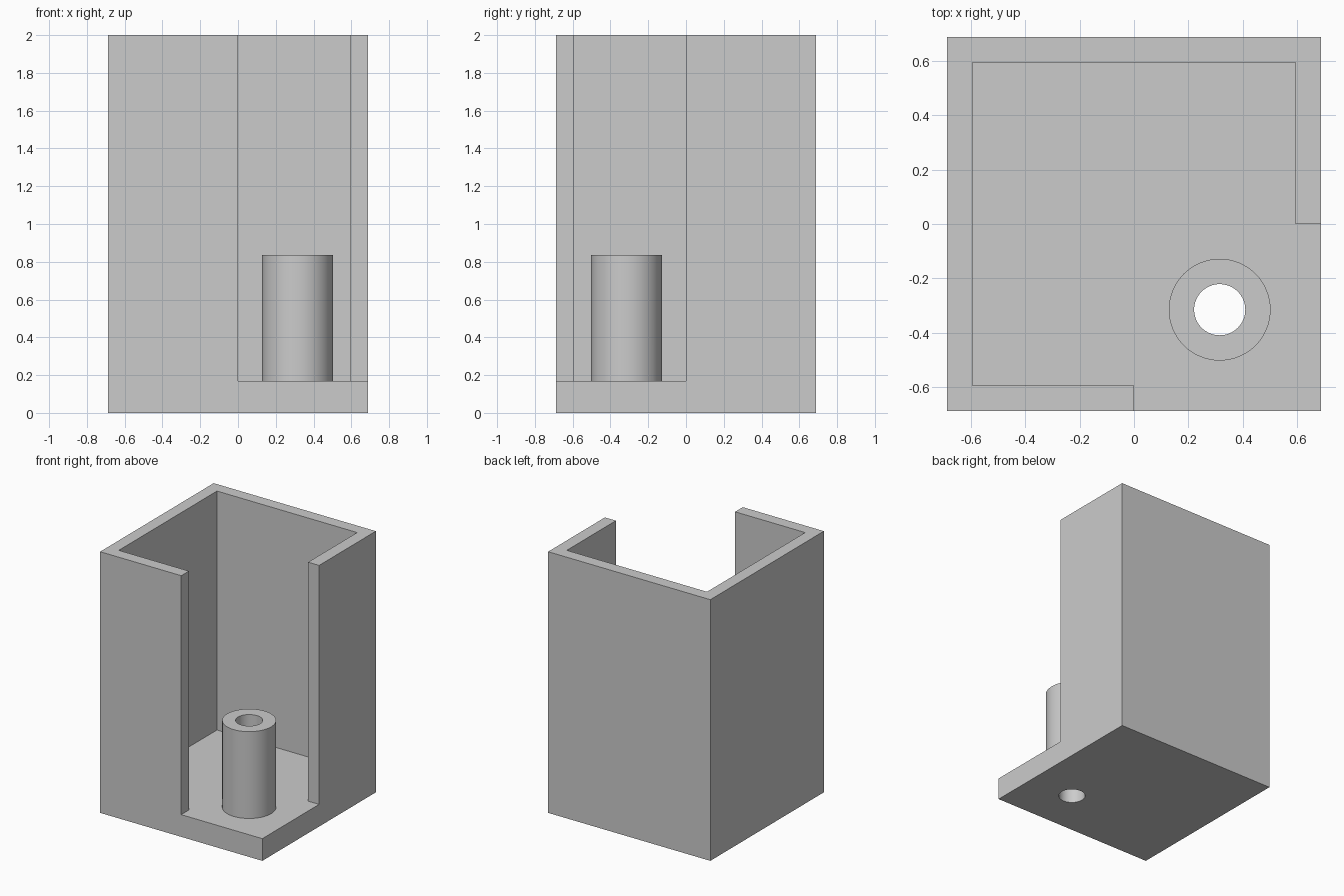
import bpy
import bmesh
import math
from mathutils import Matrix, Vector

if "Cube" in bpy.data.objects:
    bpy.data.objects.remove(bpy.data.objects["Cube"])

HALF = 0.687        # half width of the housing
INNER = 0.594       # half width of the cavity
FLOOR = 0.17        # floor thickness
POST = (0.315, -0.315)

grey = bpy.data.materials.new("plain grey")
grey.diffuse_color = (0.6, 0.6, 0.6, 1)
grey.use_nodes = True
grey.node_tree.nodes["Principled BSDF"].inputs["Base Color"].default_value = grey.diffuse_color


def add_object(name, bm):
    mesh = bpy.data.meshes.new(name)
    bm.to_mesh(mesh)
    bm.free()
    mesh.materials.append(grey)
    ob = bpy.data.objects.new(name, mesh)
    bpy.context.collection.objects.link(ob)
    return ob


def box(name, low, high):
    low, high = Vector(low), Vector(high)
    bm = bmesh.new()
    matrix = Matrix.Translation((low + high) / 2) @ Matrix.Diagonal((*(high - low), 1))
    bmesh.ops.create_cube(bm, size=1, matrix=matrix)
    return add_object(name, bm)


def cylinder(name, radius, z0, z1):
    bm = bmesh.new()
    bmesh.ops.create_cone(bm, cap_ends=True, segments=64, radius1=radius, radius2=radius,
                          depth=z1 - z0, matrix=Matrix.Translation((*POST, (z0 + z1) / 2)))
    return add_object(name, bm)


def combine(target, tool, operation):
    mod = target.modifiers.new(operation.lower(), 'BOOLEAN')
    mod.solver = 'EXACT'
    mod.operation = operation
    mod.object = tool
    bpy.context.view_layer.objects.active = target
    bpy.ops.object.modifier_apply(modifier=mod.name)
    bpy.data.objects.remove(tool)


# Square housing, hollowed from above with the front right corner cut open
housing = box("housing", (-HALF, -HALF, 0), (HALF, HALF, 2))
combine(housing, box("cavity", (-INNER, -INNER, FLOOR), (INNER, INNER, 2.2)), 'DIFFERENCE')
combine(housing, box("corner_opening", (0, -1, FLOOR), (1, 0, 2.2)), 'DIFFERENCE')

# Hollow post on the floor, with its bore going right through
combine(housing, cylinder("post", 0.187, 0.08, 0.835), 'UNION')
combine(housing, cylinder("bore", 0.094, -0.2, 1.1), 'DIFFERENCE')

# Smooth round walls, sharp corners
bpy.ops.object.select_all(action='DESELECT')
housing.select_set(True)
bpy.context.view_layer.objects.active = housing
bpy.ops.object.shade_smooth_by_angle(angle=math.radians(30))
